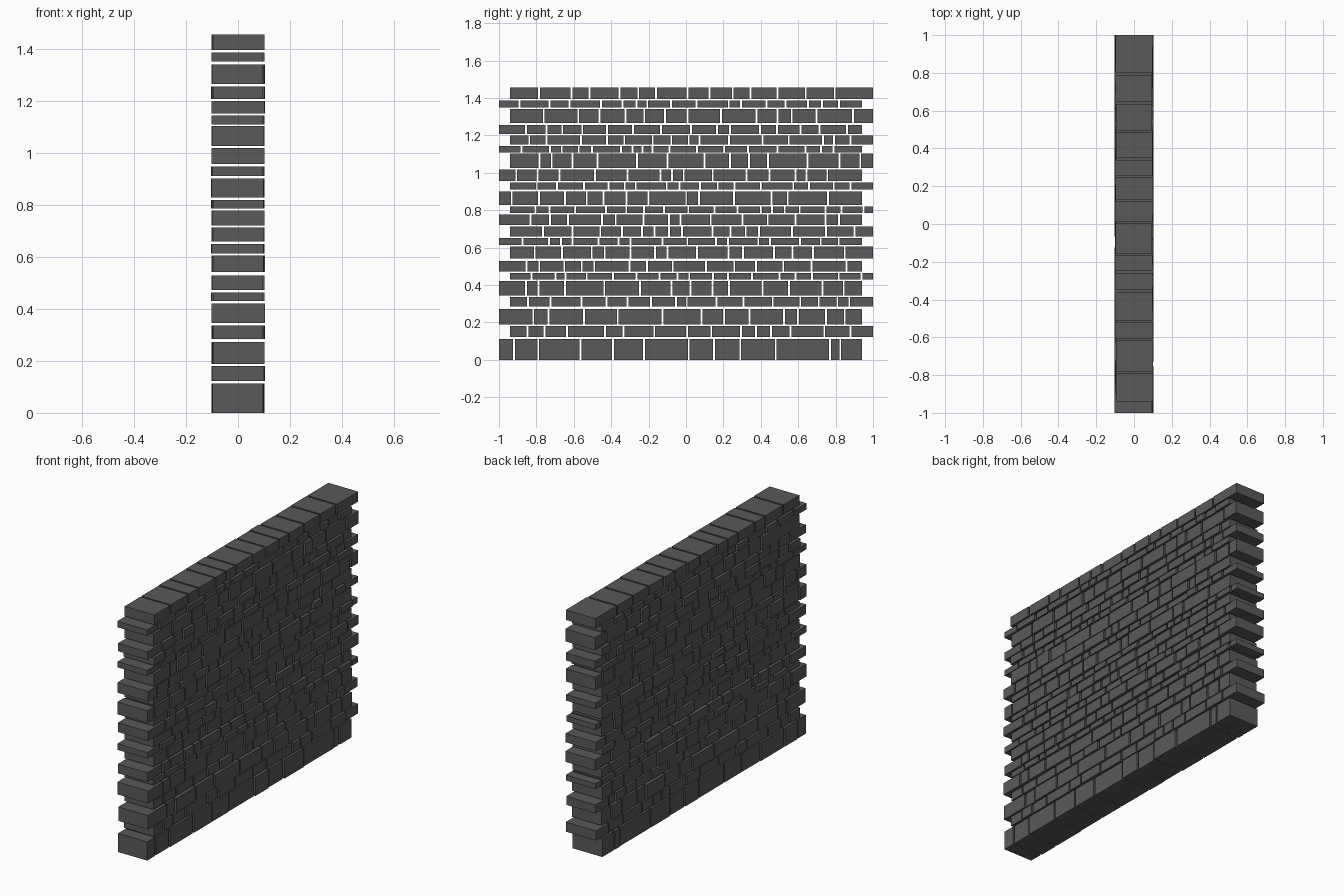
import bpy, bmesh, random
from mathutils import Matrix

if "Cube" in bpy.data.objects:
    bpy.data.objects.remove(bpy.data.objects["Cube"])

random.seed(7)
GAP = 0.01

# Bottom and top heights of each stone course
COURSES = [
    (0, .112), (.122, .18), (.188, .272), (.284, .335), (.345, .42), (.43, .463),
    (.473, .528), (.541, .605), (.613, .65), (.659, .712), (.721, .777),
    (.786, .819), (.827, .901), (.91, .947), (.957, 1.018), (1.025, 1.102),
    (1.109, 1.143), (1.151, 1.198), (1.207, 1.255), (1.265, 1.34),
    (1.35, 1.386), (1.395, 1.455)]

# Joint positions along y for the clearly visible bottom and top courses
BOTTOM_JOINTS = [-.92, -.79, -.39, -.225, .015, .15, .29, .48, .77, .825]
BOTTOM_JOINTS.insert(2, -.565)
TOP_JOINTS = [-.785, -.612, -.515, -.355, -.255, -.16, .008, .125, .25, .345, .49, .64, .795]


def random_joints(y0, y1, height):
    """Irregular joints; taller courses get longer stones."""
    mean = 0.085 + 0.75 * height
    count = round((y1 - y0) / mean)
    lengths = [random.uniform(0.45, 1.5) for _ in range(count)]
    scale = (y1 - y0) / sum(lengths)
    joints, y = [], y0
    for length in lengths[:-1]:
        y += length * scale
        joints.append(y)
    return joints


def add_stone(bm, y0, y1, z0, z1):
    """One block whose two faces stick out by slightly different amounts."""
    x0, x1 = -random.uniform(.095, .103), random.uniform(.095, .103)
    mat = (Matrix.Translation(((x0 + x1) / 2, (y0 + y1) / 2, (z0 + z1) / 2))
           @ Matrix.Diagonal((x1 - x0, y1 - y0, z1 - z0, 1)))
    bmesh.ops.create_cube(bm, size=1, matrix=mat)


# Courses, with ends alternately stepped in
for i, (z0, z1) in enumerate(COURSES):
    y0, y1 = (-1, .94) if i % 2 == 0 else (-.94, 1)
    if i == 0:
        joints = BOTTOM_JOINTS
    elif i == len(COURSES) - 1:
        joints = TOP_JOINTS
    else:
        joints = random_joints(y0, y1, z1 - z0)
    edges = [y0 - GAP / 2] + joints + [y1 + GAP / 2]
    bm = bmesh.new()
    for a, b in zip(edges, edges[1:]):
        add_stone(bm, a + GAP / 2, b - GAP / 2, z0, z1)
    name = f"stone_course_{i + 1:02d}"
    mesh = bpy.data.meshes.new(name)
    bm.to_mesh(mesh)
    bm.free()
    # Dark stone colour
    mat = bpy.data.materials.get("dark_stone") or bpy.data.materials.new("dark_stone")
    mat.diffuse_color = (.1, .1, .1, 1)
    mat.use_nodes = True
    mat.node_tree.nodes["Principled BSDF"].inputs["Base Color"].default_value = mat.diffuse_color
    mesh.materials.append(mat)
    bpy.context.collection.objects.link(bpy.data.objects.new(name, mesh))
